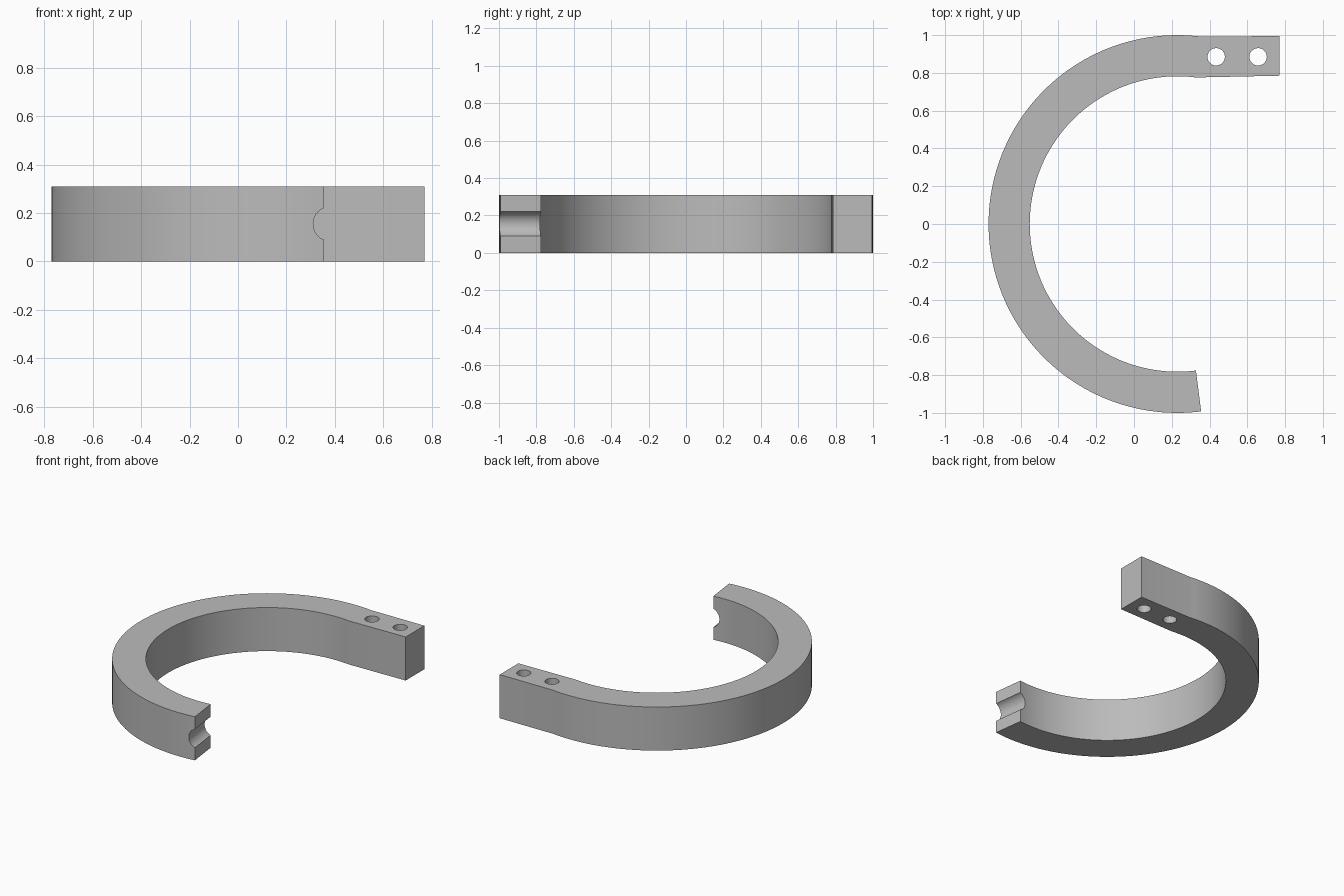
import bpy, bmesh, math
from mathutils import Vector

if "Cube" in bpy.data.objects:
    bpy.data.objects.remove(bpy.data.objects["Cube"])

HEIGHT = 0.31
CENTRE_X, OUTER, INNER = 0.23, 1.0, 0.782
END = math.radians(7.2)      # how far both arc ends pass the vertical
STEPS = 96

grey = bpy.data.materials.new("plain_grey")
grey.use_nodes = True
colour = (0.5, 0.5, 0.5, 1)
grey.diffuse_color = colour
grey.node_tree.nodes["Principled BSDF"].inputs["Base Color"].default_value = colour


def arc(radius):
    """Points from the back, round the -x side, to the front."""
    start, sweep = math.pi / 2 - END, math.pi + 2 * END
    return [(CENTRE_X + radius * math.cos(start + sweep * i / STEPS),
             radius * math.sin(start + sweep * i / STEPS)) for i in range(STEPS + 1)]


def cutter(name, radius, depth, location, direction):
    bpy.ops.mesh.primitive_cylinder_add(vertices=40, radius=radius, depth=depth, location=location)
    ob = bpy.context.object
    ob.name = name
    ob.rotation_euler = Vector(direction).to_track_quat("Z", "Y").to_euler()
    ob.data.materials.append(grey)
    ob.hide_render = True
    ob.hide_set(True)
    return ob


# Hook body: open ring with a straight mounting arm at the back
outline = [(0.77, 0.785), (0.77, 0.995)] + arc(OUTER) + arc(INNER)[::-1]
bm = bmesh.new()
face = bm.faces.new([bm.verts.new((x, y, 0)) for x, y in outline])
extruded = bmesh.ops.extrude_face_region(bm, geom=[face])["geom"]
bmesh.ops.translate(bm, vec=(0, 0, HEIGHT),
                    verts=[v for v in extruded if isinstance(v, bmesh.types.BMVert)])
bmesh.ops.recalc_face_normals(bm, faces=bm.faces)
mesh = bpy.data.meshes.new("open_ring_clamp")
bm.to_mesh(mesh)
bm.free()
mesh.materials.append(grey)
ring = bpy.data.objects.new("open_ring_clamp", mesh)
bpy.context.collection.objects.link(ring)

# Two vertical bolt holes and a radial groove across the free end
cutters = [cutter("bolt_hole_cutter", 0.046, 1, (x, 0.885, HEIGHT / 2), (0, 0, 1))
           for x in (0.435, 0.657)]
radial = Vector((math.sin(END), -math.cos(END), 0))
past_end = Vector((math.cos(END), math.sin(END), 0))
groove_at = Vector((CENTRE_X, 0, HEIGHT / 2)) + radial * 0.89 + past_end * 0.026
cutters.append(cutter("end_groove_cutter", 0.071, 0.6, groove_at, radial))

bpy.context.view_layer.update()
for ob in cutters:
    mod = ring.modifiers.new(ob.name, "BOOLEAN")
    mod.operation, mod.solver, mod.object = "DIFFERENCE", "EXACT", ob

# Bake the cuts, then smooth the curved walls
bpy.ops.object.select_all(action="DESELECT")
bpy.context.view_layer.objects.active = ring
ring.select_set(True)
for mod in list(ring.modifiers):
    bpy.ops.object.modifier_apply(modifier=mod.name)
for ob in cutters:
    bpy.data.objects.remove(ob)
bpy.ops.object.shade_smooth_by_angle(angle=math.radians(30))
